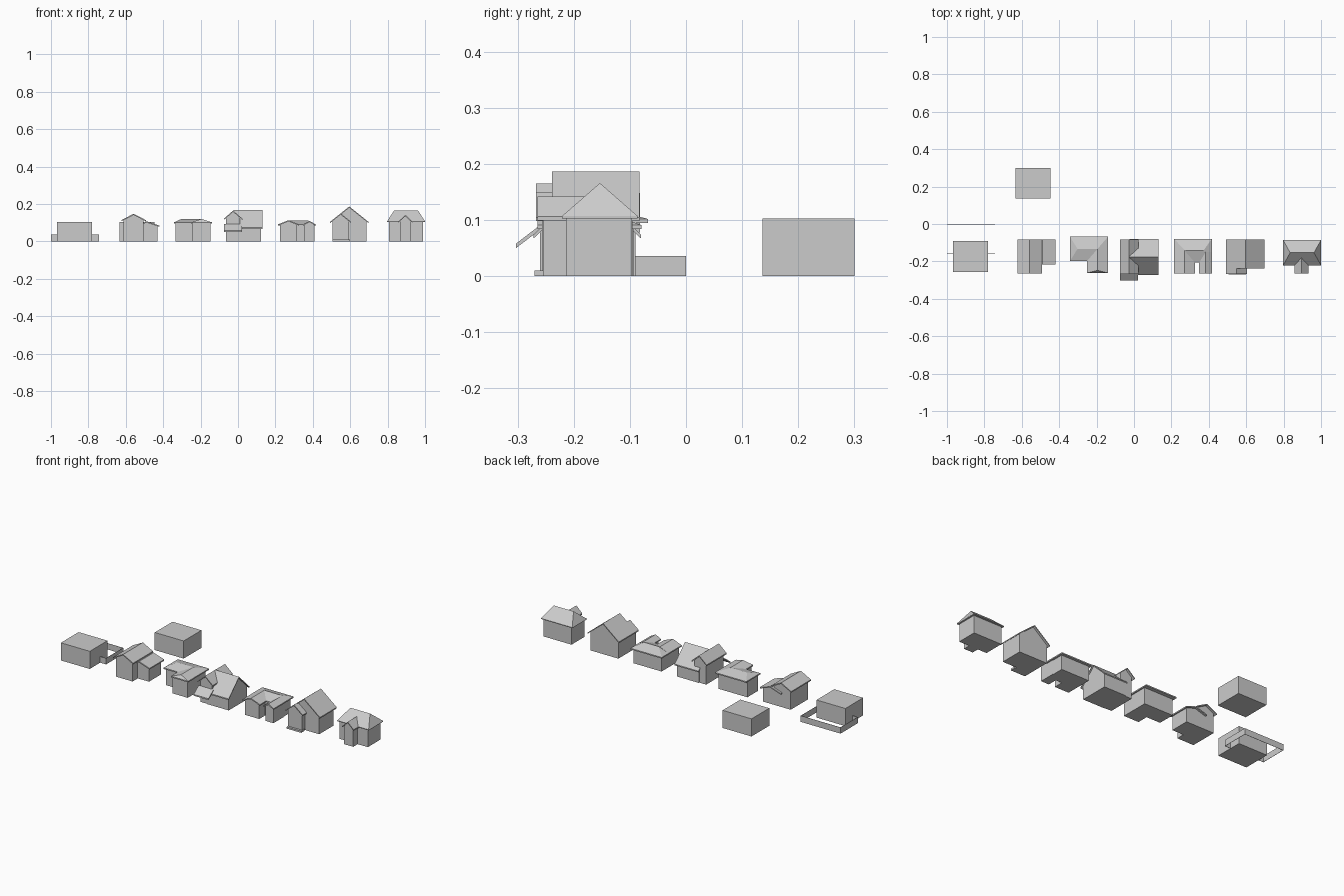
import bpy

if "Cube" in bpy.data.objects:
    bpy.data.objects.remove(bpy.data.objects["Cube"])


def mesh(name, verts, faces):
    me = bpy.data.meshes.new(name)
    me.from_pydata(verts, [], faces)
    me.update()
    ob = bpy.data.objects.new(name, me)
    bpy.context.collection.objects.link(ob)
    return ob


def prism(name, profile, a, b, axis):
    """Extrude an (across, z) profile from a to b along 'x' or 'y'."""
    n = len(profile)
    if axis == 'x':
        verts = [(t, p, z) for t in (a, b) for p, z in profile]
    else:
        verts = [(p, t, z) for t in (b, a) for p, z in profile]
    faces = [tuple(range(n))[::-1], tuple(range(n, 2 * n))]
    faces += [(i, (i + 1) % n, n + (i + 1) % n, n + i) for i in range(n)]
    return mesh(name, verts, faces)


def box(name, x0, x1, y0, y1, z1, z0=0.0):
    return prism(name, [(y0, z0), (y1, z0), (y1, z1), (y0, z1)], x0, x1, 'x')


def gable_roof(name, lo, hi, a, b, eave, apex, axis='y', t=0.007):
    """Bent slab roof; lo..hi is the span, a..b the ridge direction."""
    m = (lo + hi) / 2
    prof = [(lo, eave - t), (m, apex - t), (hi, eave - t),
            (hi, eave), (m, apex), (lo, eave)]
    return prism(name, prof, a, b, axis)


def gable_walls(name, lo, hi, a, b, eave, apex, axis='y'):
    m = (lo + hi) / 2
    return prism(name, [(lo, 0), (hi, 0), (hi, eave), (m, apex), (lo, eave)], a, b, axis)


def gable_house(name, lo, hi, a, b, eave, apex, axis='y', over=0.011, front=0.010, back=0.012):
    """Roof outline lo..hi, a..b; the walls are set in below it."""
    s = (apex - eave) / ((hi - lo) / 2)
    gable_walls(name + "_walls", lo + over, hi - over, a + front, b - back,
                eave + s * over - 0.005, apex - 0.005, axis)
    gable_roof(name + "_roof", lo, hi, a, b, eave, apex, axis)


def hip_roof(name, x0, x1, y0, y1, eave, apex, in0, in1, t=0.007):
    ym = (y0 + y1) / 2
    rect = [(x0, y0), (x1, y0), (x1, y1), (x0, y1)]
    verts = [(x, y, z) for z in (eave - t, eave) for x, y in rect]
    verts += [(x0 + in0, ym, apex), (x1 - in1, ym, apex)]
    faces = [(3, 2, 1, 0)] + [(i, (i + 1) % 4, 4 + (i + 1) % 4, 4 + i) for i in range(4)]
    faces += [(4, 5, 9, 8), (5, 6, 9), (6, 7, 8, 9), (7, 4, 8)]
    return mesh(name, verts, faces)


# plain block with yard fence
box("yard_block", -0.967, -0.78, -0.256, -0.092, 0.103)
f = 0.0015
box("fence_left", -1.0, -1.0 + f, -0.16, 0, 0.036)
box("fence_right", -0.742 - f, -0.742, -0.16, 0, 0.036)
box("fence_back", -1.0, -0.742, -f, 0, 0.036)
box("fence_return_left", -1.0, -0.967, -0.16, -0.16 + f, 0.036)
box("fence_return_right", -0.78, -0.742, -0.16, -0.16 + f, 0.036)

# plain block at the back
box("rear_block", -0.634, -0.447, 0.136, 0.30, 0.103)

# house A: gabled front with low side wing
gable_house("house_a_main", -0.623, -0.493, -0.265, -0.082, 0.114, 0.148)
gable_house("house_a_wing", -0.556, -0.42, -0.217, -0.082, 0.085, 0.107)

# house B: low hip roof with a front wing
box("house_b_main_walls", -0.334, -0.147, -0.19, -0.09, 0.098)
box("house_b_wing_walls", -0.244, -0.147, -0.255, -0.12, 0.098)
hip_roof("house_b_main_roof", -0.342, -0.139, -0.198, -0.068, 0.102, 0.12, 0.04, 0.056)
# wing roof with steep hipped front end
wx0, wx1, wy0, wy1 = -0.251, -0.139, -0.262, -0.131
rect = [(wx0, wy0), (wx1, wy0), (wx1, wy1), (wx0, wy1)]
verts = [(x, y, z) for z in (0.095, 0.102) for x, y in rect]
verts += [(-0.195, wy0 + 0.014, 0.12), (-0.195, wy1, 0.12)]
mesh("house_b_wing_roof", verts,
     [(3, 2, 1, 0), (0, 1, 5, 4), (1, 2, 6, 5), (3, 0, 4, 7), (2, 3, 7, 9, 6),
      (4, 5, 8), (5, 6, 9, 8), (7, 4, 8, 9)])

# house C: steep cross gable with canopy
gable_walls("house_c_main_walls", -0.26, -0.09, -0.02, 0.122, 0.08, 0.16, 'x')
gable_roof("house_c_main_roof", -0.272, -0.08, -0.025, 0.13, 0.074, 0.167, 'x')
gable_house("house_c_front_gable", -0.075, 0.023, -0.267, -0.083, 0.122, 0.165)
prism("house_c_canopy", [(-0.303, 0.05), (-0.256, 0.086), (-0.256, 0.094), (-0.303, 0.058)],
      -0.075, 0.021, 'x')

# house D: low hip roof with two front gables
box("house_d_main_walls", 0.224, 0.405, -0.2, -0.094, 0.088)
hip_roof("house_d_main_roof", 0.213, 0.416, -0.207, -0.079, 0.091, 0.113, 0.063, 0.045)
gable_house("house_d_left_wing", 0.213, 0.327, -0.265, -0.143, 0.091, 0.113)
gable_house("house_d_right_wing", 0.348, 0.416, -0.265, -0.15, 0.091, 0.110, over=0.008)

# house E: tall gable with front porch
gable_house("house_e_main", 0.493, 0.697, -0.239, -0.083, 0.105, 0.187)
gable_house("house_e_front", 0.493, 0.605, -0.267, -0.18, 0.105, 0.150)
box("house_e_step", 0.504, 0.598, -0.27, -0.24, 0.01)

# house F: steep hip roof with small front gable
box("house_f_walls", 0.808, 0.99, -0.214, -0.096, 0.103)
hip_roof("house_f_roof", 0.797, 1.0, -0.221, -0.086, 0.107, 0.166, 0.038, 0.038, 0.004)
gable_house("house_f_front", 0.857, 0.933, -0.265, -0.17, 0.106, 0.142, over=0.009)
